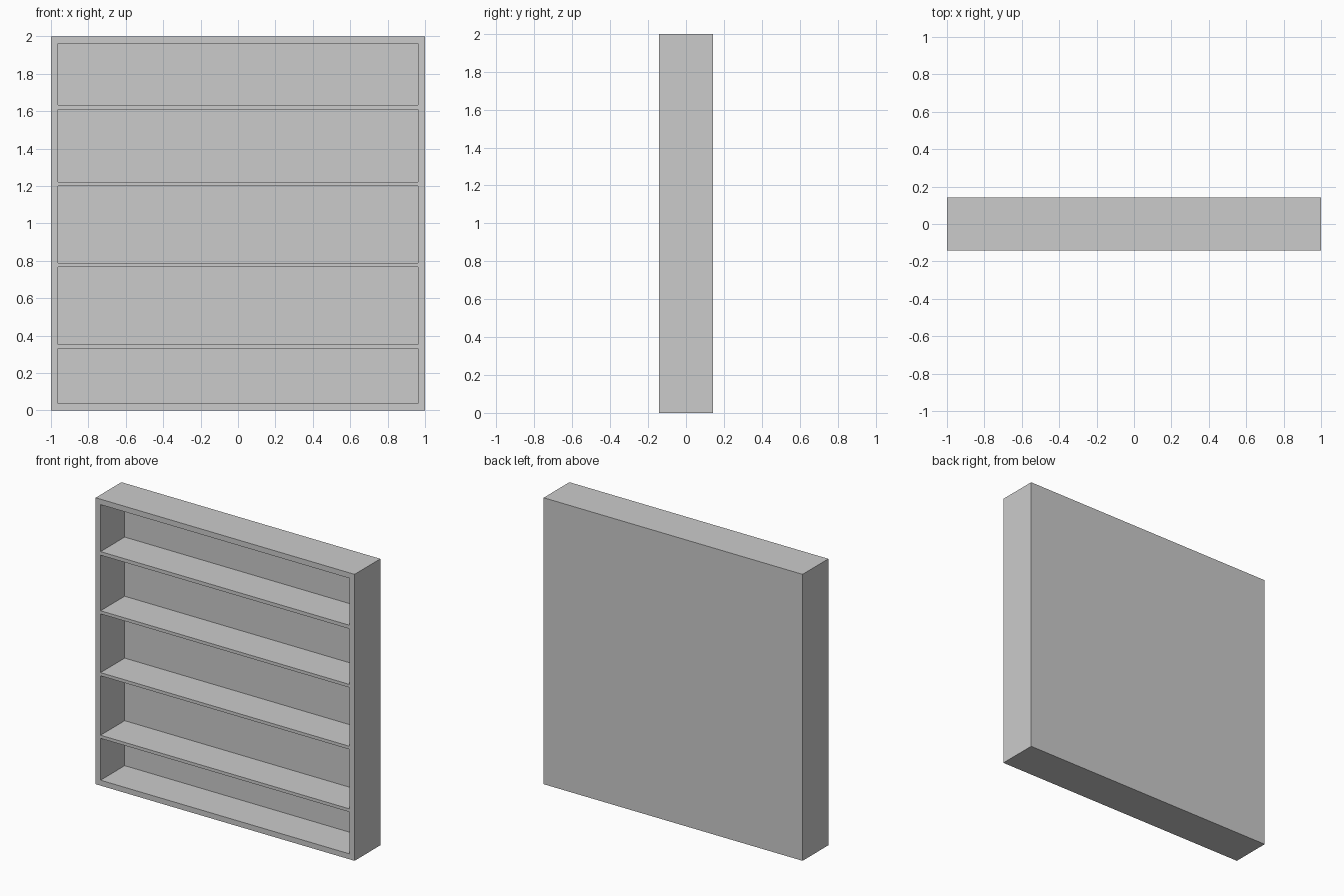
import bpy

if "Cube" in bpy.data.objects:
    bpy.data.objects.remove(bpy.data.objects["Cube"], do_unlink=True)

WIDTH, HEIGHT, DEPTH = 2.0, 2.0, 0.284
WALL, BACK = 0.038, 0.018
FRONT_Y, BACK_Y = -DEPTH / 2, DEPTH / 2
INNER_X = WIDTH / 2 - WALL

grey = bpy.data.materials.new("light grey")
grey.use_nodes = True
colour = (0.6, 0.6, 0.6, 1)
grey.diffuse_color = colour
grey.node_tree.nodes["Principled BSDF"].inputs["Base Color"].default_value = colour


def box(name, low, high):
    """Flat-faced box between two opposite corners."""
    centre = [(a + b) / 2 for a, b in zip(low, high)]
    bpy.ops.mesh.primitive_cube_add(size=1, location=centre)
    obj = bpy.context.object
    obj.name = name
    obj.scale = [b - a for a, b in zip(low, high)]
    bpy.ops.object.transform_apply(location=False, rotation=False, scale=True)
    obj.data.materials.append(grey)
    return obj


# Outer frame: two full-height sides with top and bottom boards between them
for name, x in (("right_side", -WIDTH / 2), ("left_side", INNER_X)):
    box(name, (x, FRONT_Y, 0), (x + WALL, BACK_Y, HEIGHT))
for name, z in (("bottom_board", 0), ("top_board", HEIGHT - WALL)):
    box(name, (-INNER_X, FRONT_Y, z), (INNER_X, BACK_Y, z + WALL))

# Back panel set flush inside the frame
box("back_panel", (-INNER_X, BACK_Y - BACK, WALL), (INNER_X, BACK_Y, HEIGHT - WALL))

# Thin shelves, flush with the front of the frame
for i, (low, high) in enumerate([(0.33, 0.352), (0.767, 0.789),
                                 (1.199, 1.221), (1.609, 1.634)], 1):
    box(f"shelf_{i}", (-INNER_X, FRONT_Y, low), (INNER_X, BACK_Y - BACK, high))
